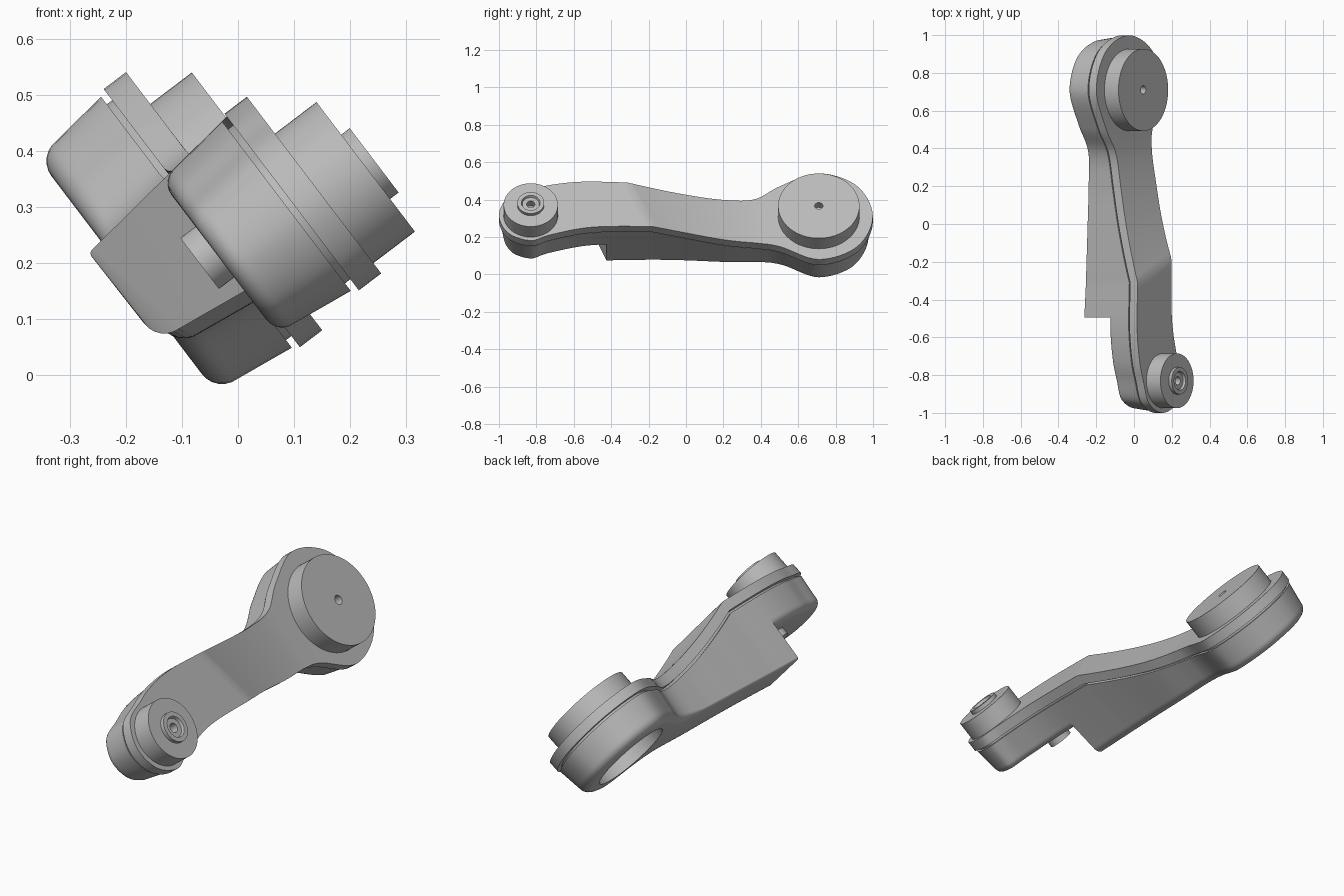
import bpy, bmesh, math
from mathutils import Vector, Matrix

if "Cube" in bpy.data.objects:
    bpy.data.objects.remove(bpy.data.objects["Cube"])

# Arm frame: u = across the arm, y = along it, w = joint axis (tilted in xz)
C, S = 0.605, 0.796
def world(u, y, w):
    return Vector((-C * u + S * w, y, S * u + C * w))

grey = bpy.data.materials.new("grey")
grey.diffuse_color = (0.5, 0.5, 0.5, 1)
grey.use_nodes = True
grey.node_tree.nodes["Principled BSDF"].inputs["Base Color"].default_value = grey.diffuse_color

def clamp(v):
    return max(0.0, min(1.0, v))

def finish(name, bm):
    bmesh.ops.remove_doubles(bm, verts=bm.verts, dist=1e-5)
    bmesh.ops.recalc_face_normals(bm, faces=bm.faces)
    me = bpy.data.meshes.new(name)
    bm.to_mesh(me)
    bm.free()
    me.materials.append(grey)
    ob = bpy.data.objects.new(name, me)
    bpy.context.collection.objects.link(ob)
    return ob

def shade(ob):
    bpy.ops.object.select_all(action='DESELECT')
    ob.select_set(True)
    bpy.context.view_layer.objects.active = ob
    bpy.ops.object.shade_smooth_by_angle(angle=math.radians(28))

# Outline of the arm as (y, u), two matching sides
FRONT, BACK = (-0.83, 0.16, 0.17), (0.71, 0.262, 0.289)
def arc(c, deg):
    a = math.radians(deg)
    return (c[0] + c[2] * math.cos(a), c[1] + c[2] * math.sin(a))

upper = [arc(FRONT, 180), arc(FRONT, 135), arc(FRONT, 90), (-.72, .364), (-.55, .385),
         (-.31, .379), (-.05, .367), (.2, .36), (.37, .378),
         arc(BACK, 135), arc(BACK, 90), arc(BACK, 45), arc(BACK, 0)]
lower = [arc(FRONT, 225), arc(FRONT, 270), (-.72, .03), (-.5, .08),
         (-.18, .085), (0, .084), (.22, .075), (.39, .075),
         arc(BACK, 225), arc(BACK, 270), arc(BACK, 315)]
ctrl = [Vector(p) for p in upper + lower[::-1]]
SUB = 8
loop = []
for i in range(len(ctrl)):
    a, b, c, d = (ctrl[(i + k) % len(ctrl)] for k in (-1, 0, 1, 2))
    for j in range(SUB):
        t = j / SUB
        loop.append(0.5 * (2 * b + (c - a) * t + (2 * a - 5 * b + 4 * c - d) * t ** 2
                           + (3 * b - a - 3 * c + d) * t ** 3))
N = len(loop)
inward = []
for i in range(N):
    t = (loop[(i + 1) % N] - loop[i - 1]).normalized()
    inward.append(Vector((t.y, -t.x)))

# Top surface: flat at the front, concave ramp after the slanted crease
def top(y, u):
    s = y + 0.44 * (u - 0.08)
    return 0.168 + 0.145 * clamp((0.5 - s) / 0.68) ** 1.6

# Stack rings over the outline (from index i0 back); rings(p, n) -> [(inset, w)]
def loft(name, i0, rings):
    bm = bmesh.new()
    cols = []
    for k in range(i0, N - i0 + 1):
        p, n = loop[k % N], inward[k % N]
        col = []
        for inset, w in rings(p, n):
            q = p + n * inset
            col.append(bm.verts.new(world(q.y, q.x, w)))
        cols.append(col)
    m = len(cols)
    for k in range(m):
        a, b = cols[k], cols[(k + 1) % m]
        if i0 == 0 and k == m - 1:
            break
        for r in range(len(a) - 1):
            bm.faces.new((a[r], b[r], b[r + 1], a[r + 1]))
    for r in (0, -1):
        for k in range(m // 2):
            q = [cols[k][r], cols[k + 1][r], cols[m - 2 - k][r], cols[m - 1 - k][r]]
            q = list(dict.fromkeys(q))
            if len(q) > 2:
                bm.faces.new(q)
    return finish(name, bm)

def plate_rings(p, n):
    w = top(p.x, p.y)
    return [(0, w), (0, w - 0.05)]

# Drafted wall below the groove, ending in a rounded bottom edge
def body_rings(p, bot, r):
    w0 = top(p.x, p.y) - 0.062
    out = [(0.025, w0 + 0.022), (0.025, w0), (0.008, w0)]
    base = 0.008 + 0.13 * (w0 - bot - r)
    for j in range(7):
        a = math.pi / 2 * j / 6
        out.append((base + r * (1 - math.cos(a)), bot + r * (1 - math.sin(a))))
    return out

def front_rings(p, n):
    return body_rings(p, min(0.10, top(p.x, p.y) - 0.11), 0.035)

def back_rings(p, n):
    bot = -0.08 + 0.03 * clamp((p.x + 0.5) / 0.9)
    r = 0.045
    if n.y < -0.5:                       # crisp edge along the upper side
        r = 0.01 + 0.035 * clamp((p.x - 0.2) / 0.25)
    return body_rings(p, bot, r)

# Turned parts from (radius, w) profiles
def lathe(name, y, u, prof, seg=64):
    bm = bmesh.new()
    rows = [[bm.verts.new(world(u + r * math.sin(2 * math.pi * k / seg),
                                y + r * math.cos(2 * math.pi * k / seg), w))
             for k in range(seg)] for r, w in prof]
    for a, b in zip(rows, rows[1:]):
        for k in range(seg):
            j = (k + 1) % seg
            bm.faces.new((a[k], a[j], b[j], b[k]))
    bm.faces.new(rows[0])
    bm.faces.new(rows[-1])
    return finish(name, bm)

parts = [loft("cover_plate", 0, plate_rings), loft("front_housing", 0, front_rings)]
housing = loft("main_housing", 34, back_rings)
parts.append(housing)

# Bore in the underside of the large joint
cutter = lathe("bore_cutter", 0.71, 0.262, [(0.185, -0.2), (0.185, 0.075)])
cutter.hide_render = True
mod = housing.modifiers.new("bore", 'BOOLEAN')
mod.object = cutter
mod.operation = 'DIFFERENCE'
mod.solver = 'EXACT'
bpy.context.view_layer.objects.active = housing
bpy.ops.object.modifier_apply(modifier="bore")
bpy.data.objects.remove(cutter)

# Joint discs and the small stub under the front housing
parts.append(lathe("large_joint_disc", 0.71, 0.262,
                   [(.022, .22), (.022, .261), (.2175, .261), (.2175, .15)]))
parts.append(lathe("small_joint_disc", -0.83, 0.158,
                   [(.022, .37), (.022, .412), (.045, .412), (.05, .425), (.072, .425),
                    (.072, .406), (.145, .406), (.145, .29)]))
parts.append(lathe("underside_stub", -0.62, 0.2, [(.057, .13), (.057, .066)], 48))

for ob in parts:
    shade(ob)
